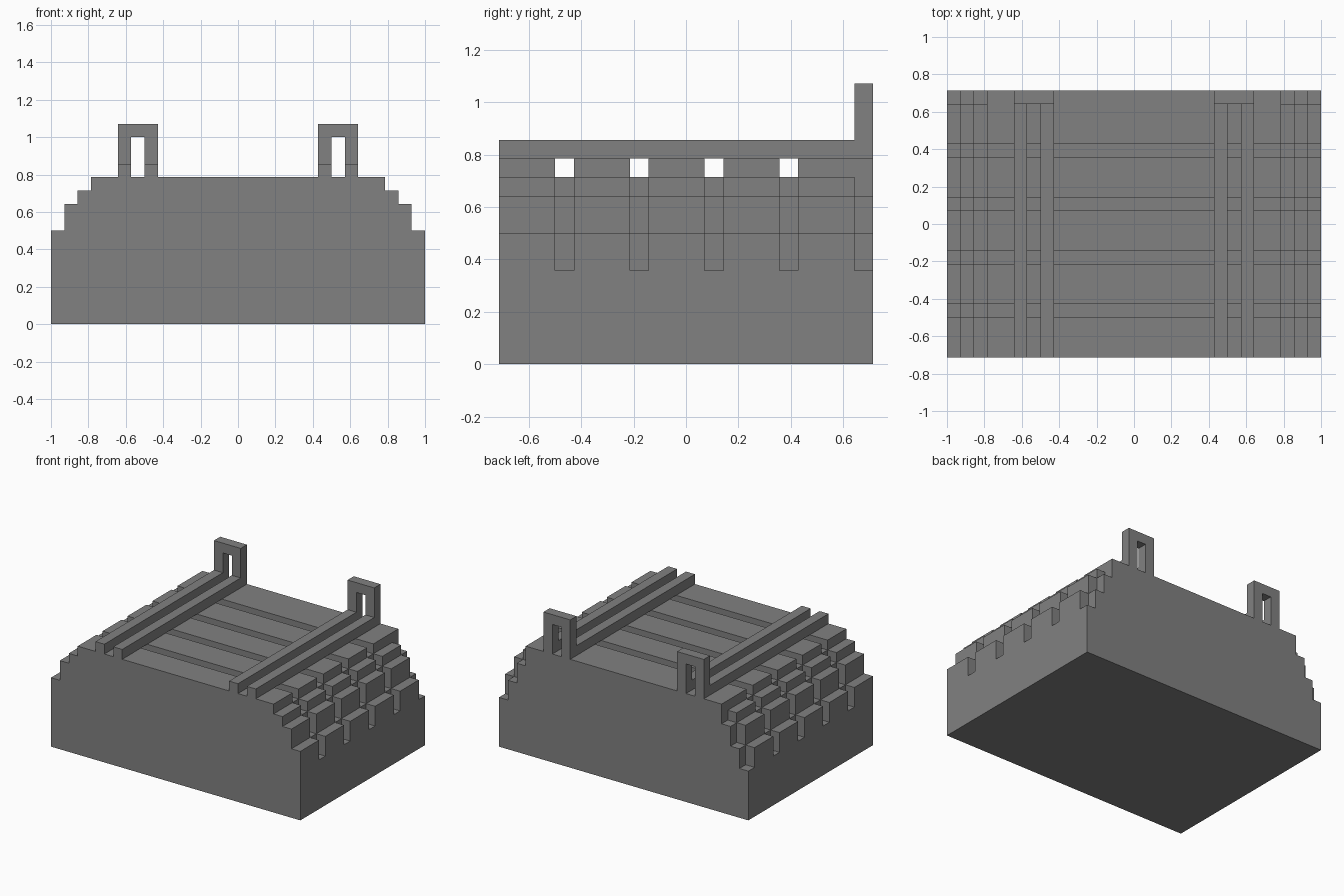
import bpy
import bmesh

U = 1 / 14  # one block unit

cube = bpy.data.objects.get("Cube")
if cube:
    bpy.data.objects.remove(cube, do_unlink=True)

grey = bpy.data.materials.new("plain grey")
grey.use_nodes = True
colour = (0.22, 0.22, 0.22, 1)
grey.diffuse_color = colour
grey.node_tree.nodes["Principled BSDF"].inputs["Base Color"].default_value = colour


def finish(bm, name):
    """Turn a bmesh in block units into a grey object."""
    bmesh.ops.remove_doubles(bm, verts=bm.verts, dist=0.001)
    bmesh.ops.scale(bm, vec=(U, U, U), verts=bm.verts)
    mesh = bpy.data.meshes.new(name)
    bm.to_mesh(mesh)
    bm.free()
    mesh.materials.append(grey)
    obj = bpy.data.objects.new(name, mesh)
    bpy.context.collection.objects.link(obj)
    return obj


def prism(name, outline, y0, y1):
    """Extrude an x-z outline along y."""
    bm = bmesh.new()
    face = bm.faces.new([bm.verts.new((x, y0, z)) for x, z in outline])
    out = bmesh.ops.extrude_face_region(bm, geom=[face])
    moved = [v for v in out["geom"] if isinstance(v, bmesh.types.BMVert)]
    bmesh.ops.translate(bm, vec=(0, y1 - y0, 0), verts=moved)
    bmesh.ops.recalc_face_normals(bm, faces=bm.faces)
    return finish(bm, name)


# Stepped body: ridges and grooves alternate along y, steps descend outward
xs = [-14, -13, -12, -11, 11, 12, 13, 14]
ys = [-10, -7, -6, -3, -2, 1, 2, 5, 6, 9, 10]
ridge = [7, 9, 10, 11, 10, 9, 7]
groove = [5, 7, 9, 10, 9, 7, 5]
back = groove[:3] + [11] + groove[4:]
rows = [ridge, groove] * 4 + [ridge, back]


def height(i, j):
    inside = 0 <= i < len(ridge) and 0 <= j < len(rows)
    return rows[j][i] if inside else 0


bm = bmesh.new()


def quad(*points):
    bm.faces.new([bm.verts.new(p) for p in points])


for j in range(len(rows)):
    for i in range(len(ridge)):
        x0, x1, y0, y1 = xs[i], xs[i + 1], ys[j], ys[j + 1]
        h = height(i, j)
        quad((x0, y0, h), (x1, y0, h), (x1, y1, h), (x0, y1, h))
        # walls down to each lower neighbour
        sides = [
            (0, -1, (x0, y0), (x1, y0)),
            (1, 0, (x1, y0), (x1, y1)),
            (0, 1, (x1, y1), (x0, y1)),
            (-1, 0, (x0, y1), (x0, y0)),
        ]
        for di, dj, a, b in sides:
            low = height(i + di, j + dj)
            if low < h:
                quad((*a, low), (*b, low), (*b, h), (*a, h))
quad((-14, 10, 0), (14, 10, 0), (14, -10, 0), (-14, -10, 0))
finish(bm, "stepped_body")

# Twin rails and a rear loop on each side
for side, s in (("left", 1), ("right", -1)):
    for label, x in (("inner", 6), ("outer", 8)):
        outline = [(s * x, 11), (s * (x + 1), 11), (s * (x + 1), 12), (s * x, 12)]
        prism(f"{side}_{label}_rail", outline, -10, 9)
    loop = [(6, 11), (7, 11), (7, 14), (8, 14), (8, 11), (9, 11), (9, 15), (6, 15)]
    prism(f"{side}_rear_loop", [(s * x, z) for x, z in loop], 9, 10)
